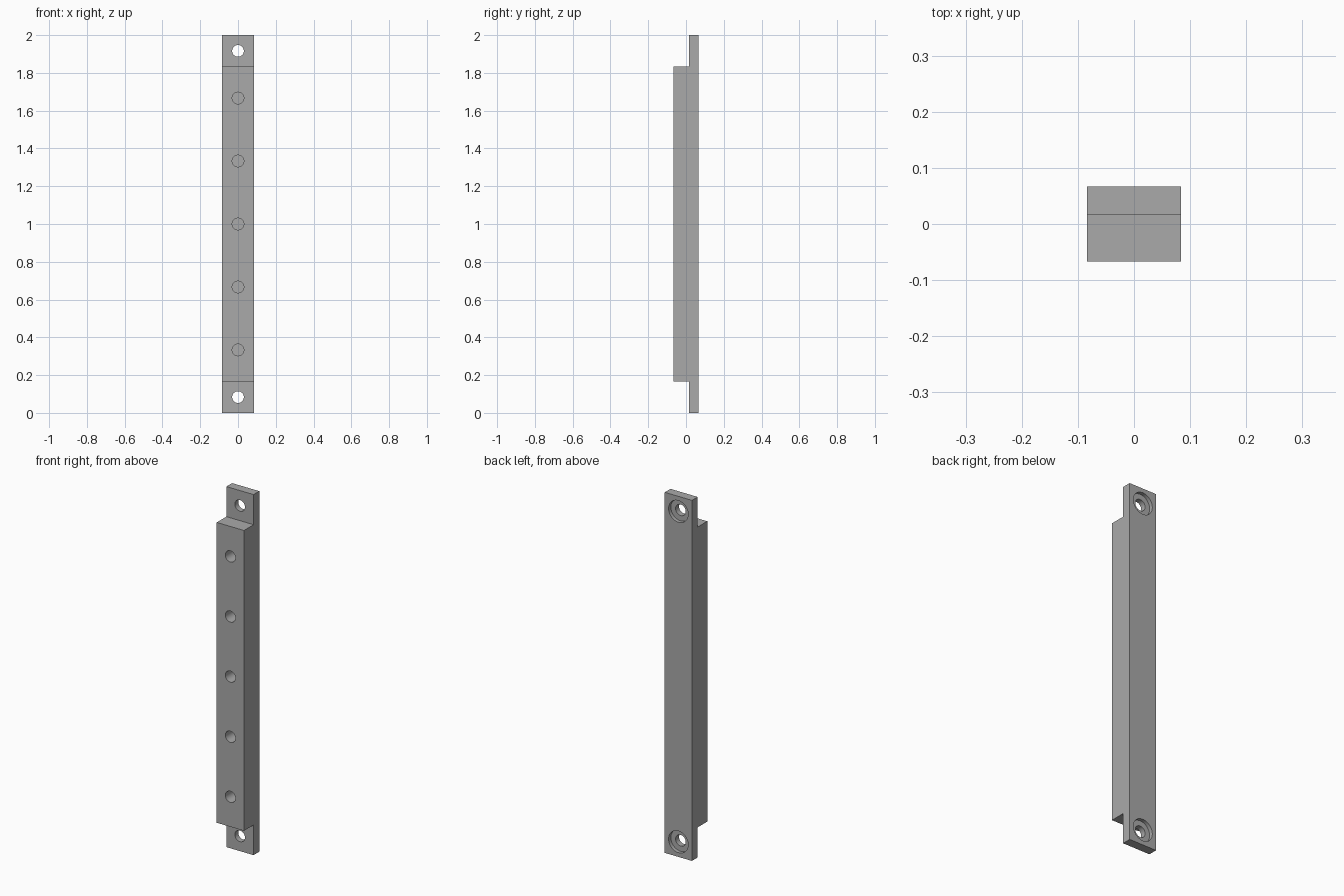
import bpy
import bmesh
import math

cube = bpy.data.objects.get("Cube")
if cube:
    bpy.data.objects.remove(cube, do_unlink=True)

WIDTH, FRONT, STEP, BACK = 0.167, -0.067, 0.017, 0.067
TAB, HEIGHT = 0.167, 2.0
HOLE_R, BORE_R, BORE_DEPTH, BLIND_DEPTH = 0.031, 0.06, 0.02, 0.1

grey = bpy.data.materials.new("plain grey")
grey.use_nodes = True
colour = (0.4, 0.4, 0.4, 1)
grey.diffuse_color = colour
grey.node_tree.nodes["Principled BSDF"].inputs["Base Color"].default_value = colour

# Bar with a thin mounting tab at each end: side profile extruded across x
profile = [(BACK, 0), (BACK, HEIGHT), (STEP, HEIGHT), (STEP, HEIGHT - TAB),
           (FRONT, HEIGHT - TAB), (FRONT, TAB), (STEP, TAB), (STEP, 0)]
bm = bmesh.new()
side = bm.faces.new([bm.verts.new((-WIDTH / 2, y, z)) for y, z in profile])
ext = bmesh.ops.extrude_face_region(bm, geom=[side])
bmesh.ops.translate(bm, vec=(WIDTH, 0, 0),
                    verts=[v for v in ext["geom"] if isinstance(v, bmesh.types.BMVert)])
bmesh.ops.recalc_face_normals(bm, faces=bm.faces)
mesh = bpy.data.meshes.new("mounting_bar")
bm.to_mesh(mesh)
bm.free()
mesh.materials.append(grey)
bar = bpy.data.objects.new("mounting_bar", mesh)
bpy.context.collection.objects.link(bar)
bpy.context.view_layer.objects.active = bar


def drill(radius, y0, y1, z):
    """Cut a round hole along y into the bar."""
    bpy.ops.mesh.primitive_cylinder_add(
        vertices=48, radius=radius, depth=y1 - y0,
        location=(0, (y0 + y1) / 2, z), rotation=(math.pi / 2, 0, 0))
    cutter = bpy.context.object
    cutter.name = "hole_cutter"
    cutter.hide_render = True
    cutter.data.materials.append(grey)
    bpy.context.view_layer.objects.active = bar
    mod = bar.modifiers.new("hole", "BOOLEAN")
    mod.operation = "DIFFERENCE"
    mod.solver = "EXACT"
    mod.object = cutter
    bpy.ops.object.modifier_apply(modifier=mod.name)
    bpy.data.objects.remove(cutter, do_unlink=True)


# Counterbored screw holes through the tabs
for z in (TAB / 2, HEIGHT - TAB / 2):
    drill(BORE_R, BACK - BORE_DEPTH, BACK + 0.05, z)
    drill(HOLE_R, STEP - 0.05, BACK + 0.05, z)

# Row of blind holes in the front face
for i in range(1, 6):
    drill(HOLE_R, FRONT - 0.05, FRONT + BLIND_DEPTH, i * HEIGHT / 6)

# Smooth hole walls, sharp edges
bpy.ops.object.select_all(action="DESELECT")
bar.select_set(True)
bpy.context.view_layer.objects.active = bar
bpy.ops.object.shade_smooth_by_angle(angle=math.radians(30))
